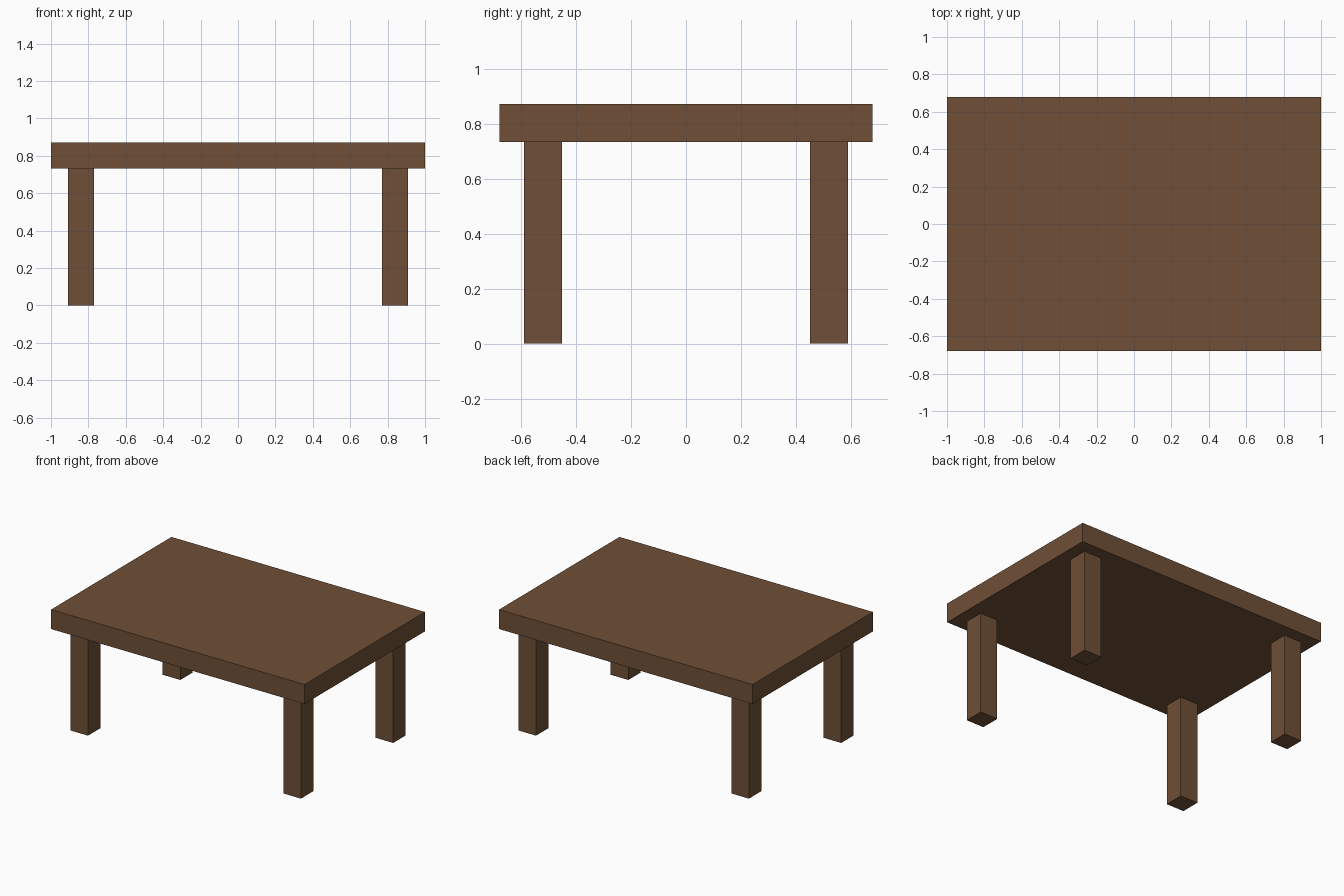
import bpy

if "Cube" in bpy.data.objects:
    bpy.data.objects.remove(bpy.data.objects["Cube"])

wood = bpy.data.materials.new("brown_wood")
wood.diffuse_color = (0.162, 0.08, 0.038, 1.0)
wood.use_nodes = True
wood.node_tree.nodes["Principled BSDF"].inputs["Base Color"].default_value = wood.diffuse_color


def box(name, center, size):
    bpy.ops.mesh.primitive_cube_add(size=1, location=center)
    obj = bpy.context.object
    obj.name = name
    obj.scale = size
    bpy.ops.object.transform_apply(location=False, rotation=False, scale=True)
    obj.data.materials.append(wood)
    return obj


LEG_HEIGHT = 0.733
LEG_WIDTH = 0.139
TOP_THICKNESS = 0.139

# Table top slab
box("table_top", (0, 0, LEG_HEIGHT + TOP_THICKNESS / 2), (2.0, 1.356, TOP_THICKNESS))

# Four square legs, inset from the corners
for side, sx in (("left", -1), ("right", 1)):
    for end, sy in (("front", -1), ("back", 1)):
        box(f"{end}_{side}_leg", (sx * 0.84, sy * 0.52, LEG_HEIGHT / 2),
            (LEG_WIDTH, LEG_WIDTH, LEG_HEIGHT))
